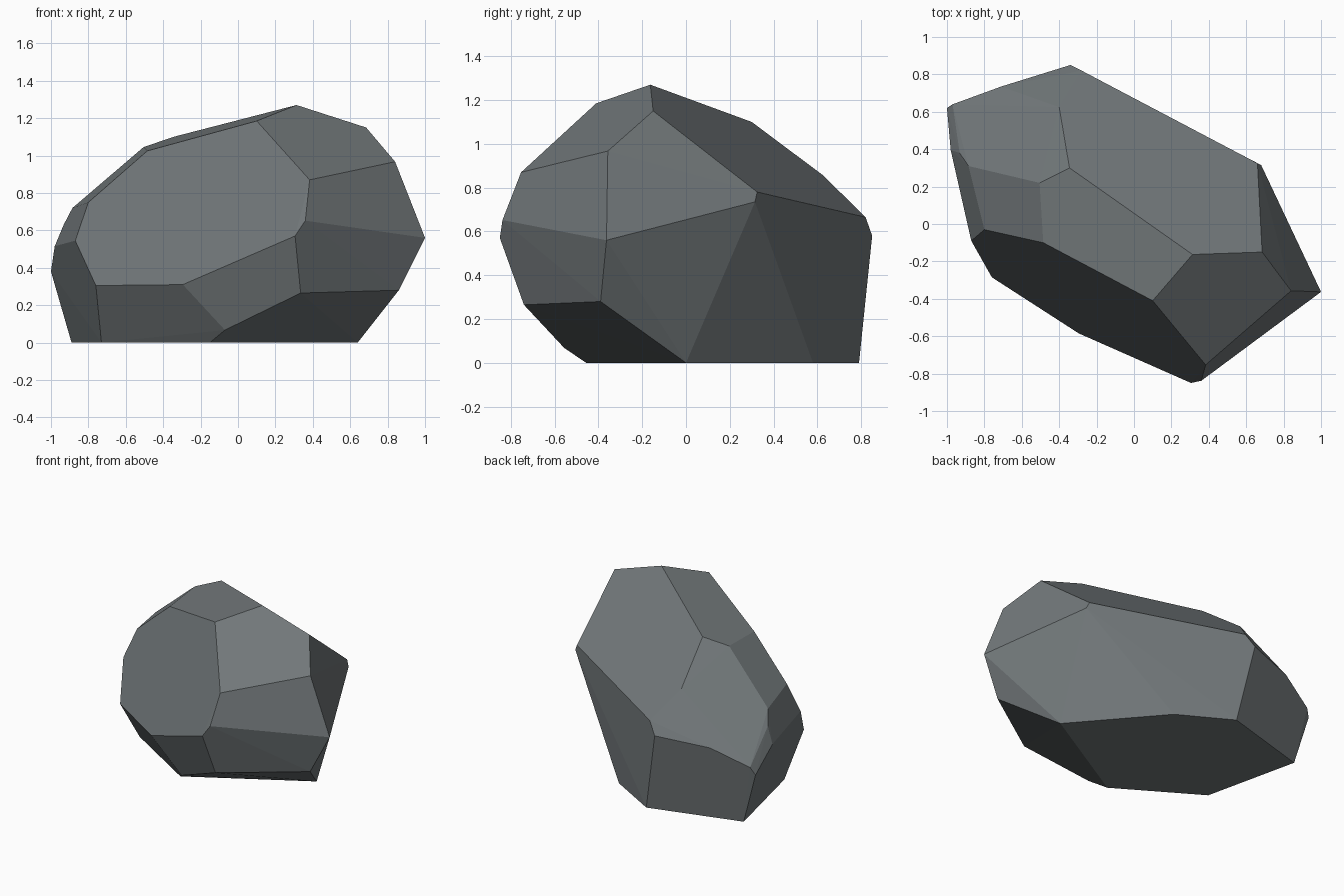
import bpy, bmesh, math

# Corner points of the faceted boulder, grouped by zone
FOOT = [(-.15, -.455, 0), (.64, 0, 0), (.14, .58, 0), (-.23, .79, 0),
        (-.89, .60, 0), (-.73, -.10, 0)]
FRONT = [(-.07, -.555, .067), (.335, -.74, .265), (.305, -.85, .57),
         (.36, -.838, .652), (.383, -.753, .87), (-.295, -.585, .31), (-.76, -.285, .305)]
RIGHT = [(.86, -.39, .28), (1, -.363, .56), (.84, -.357, .967),
         (.68, .315, .735), (.66, .325, .78)]
LEFT = [(-.87, -.09, .545), (-.80, -.03, .75), (-.885, .31, .72),
        (-.932, .38, .63), (-.98, .395, .515), (-1, .62, .38)]
BACK = [(-.97, .64, .435), (-.71, .735, .546), (-.34, .85, .58), (-.28, .82, .665)]
CROWN = [(.685, -.15, 1.15), (.313, -.163, 1.27), (.10, -.41, 1.185),
         (-.485, -.10, 1.025), (-.505, .22, 1.045), (-.345, .30, 1.10), (-.40, .625, .857)]

# Wrap the corners in a convex skin
bm = bmesh.new()
for co in FOOT + FRONT + RIGHT + LEFT + BACK + CROWN:
    bm.verts.new(co)
hull = bmesh.ops.convex_hull(bm, input=bm.verts[:])
bmesh.ops.delete(bm, geom=[v for v in bm.verts if not v.link_faces], context='VERTS')

# Merge triangles that lie in one plane into broad facets
bmesh.ops.dissolve_limit(bm, angle_limit=math.radians(1.5),
                         verts=bm.verts[:], edges=bm.edges[:])
bmesh.ops.recalc_face_normals(bm, faces=bm.faces[:])

mesh = bpy.data.meshes.new("boulder")
bm.to_mesh(mesh)
bm.free()

# Single grey stone colour
stone = bpy.data.materials.new("grey_stone")
stone.diffuse_color = (0.165, 0.185, 0.192, 1)
mesh.materials.append(stone)
bpy.context.collection.objects.link(bpy.data.objects.new("boulder", mesh))
